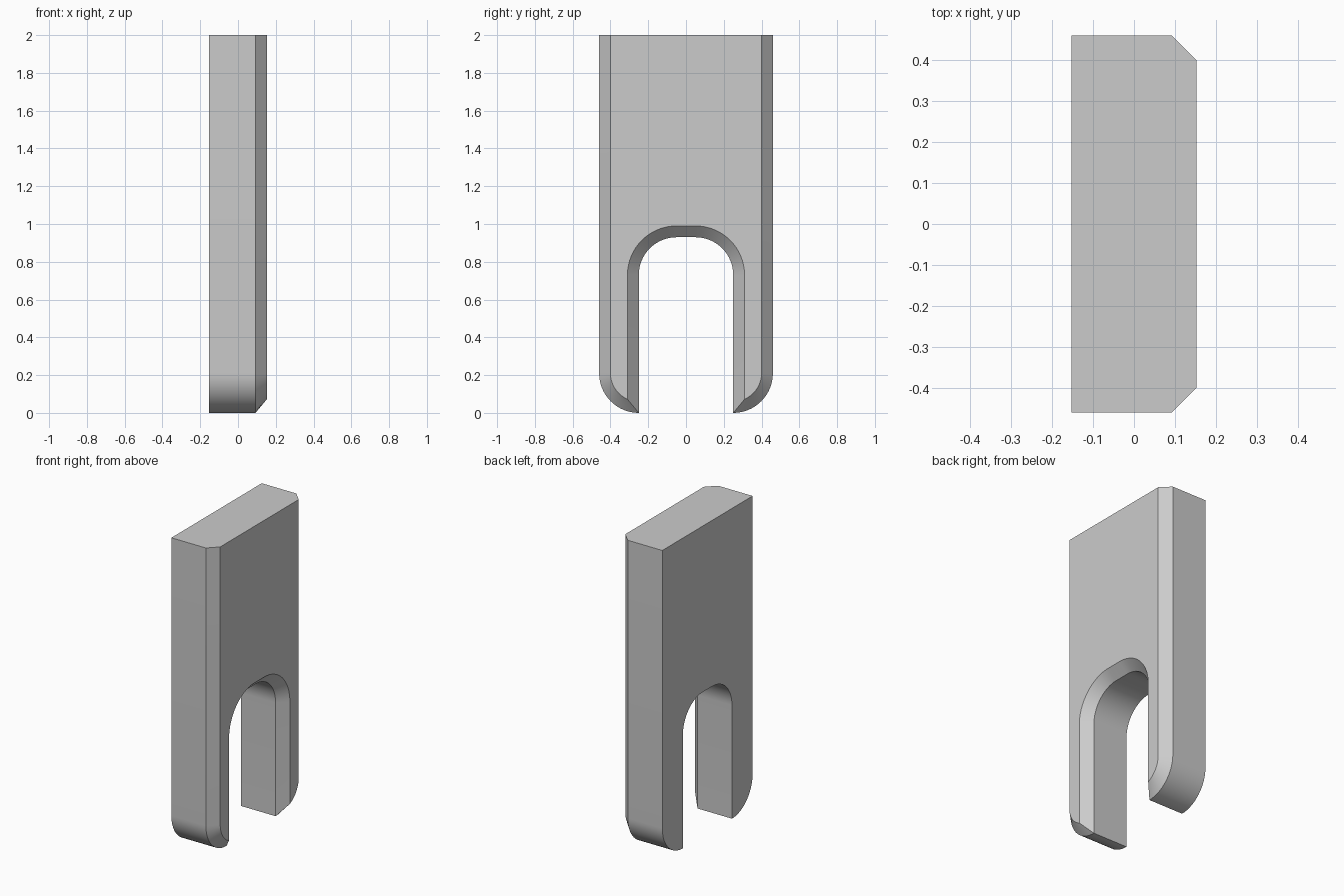
import bpy
import bmesh
from math import acos, cos, pi, sin

if "Cube" in bpy.data.objects:
    bpy.data.objects.remove(bpy.data.objects["Cube"], do_unlink=True)

HALF_THICK, HALF_WIDTH, HEIGHT = 0.153, 0.46, 2.0
SLOT_HALF, SLOT_TOP, SLOT_R = 0.25, 0.93, 0.20
CHAMFER, STEPS = 0.06, 16
FOOT_R = HALF_WIDTH - SLOT_HALF


def arc(cy, cz, r, start, end):
    return [(cy + r * cos(start + (end - start) * i / STEPS),
             cz + r * sin(start + (end - start) * i / STEPS))
            for i in range(STEPS + 1)]


def outline(inset):
    """Forked plate outline in y, z; the inset shrinks the sides and widens the slot."""
    r = FOOT_R - inset
    half = [(HALF_WIDTH - inset, HEIGHT)]
    half += arc(SLOT_HALF, FOOT_R, r, 0, -acos(inset / r))
    half += arc(SLOT_HALF - SLOT_R, SLOT_TOP - SLOT_R, SLOT_R + inset, 0, pi / 2)
    return half + [(-y, z) for y, z in reversed(half)]


# Plate: back outline, full outline at the chamfer, inset outline on the chamfered face
bm = bmesh.new()
rings = [[bm.verts.new((x, y, z)) for y, z in outline(inset)]
         for x, inset in ((-HALF_THICK, 0), (HALF_THICK - CHAMFER, 0),
                          (HALF_THICK, CHAMFER))]
count = len(rings[0])
for a, b in zip(rings, rings[1:]):
    for i in range(count - 1):
        j = i + 1
        bm.faces.new((a[i], a[j], b[j], b[i]))
bm.faces.new(rings[0])
bm.faces.new(rings[-1])
# Flat top across all three outlines
bm.faces.new([r[0] for r in rings] + [r[-1] for r in reversed(rings)])
bmesh.ops.recalc_face_normals(bm, faces=bm.faces)

mesh = bpy.data.meshes.new("forked_plate")
bm.to_mesh(mesh)
bm.free()
plate = bpy.data.objects.new("forked_plate", mesh)
bpy.context.collection.objects.link(plate)

# Plain grey
grey = bpy.data.materials.new("light_grey")
grey.use_nodes = True
colour = (0.6, 0.6, 0.6, 1)
grey.diffuse_color = colour
grey.node_tree.nodes["Principled BSDF"].inputs["Base Color"].default_value = colour
mesh.materials.append(grey)

# Smooth arcs, crisp chamfers
bpy.context.view_layer.objects.active = plate
plate.select_set(True)
bpy.ops.object.shade_smooth_by_angle(angle=pi / 6)
